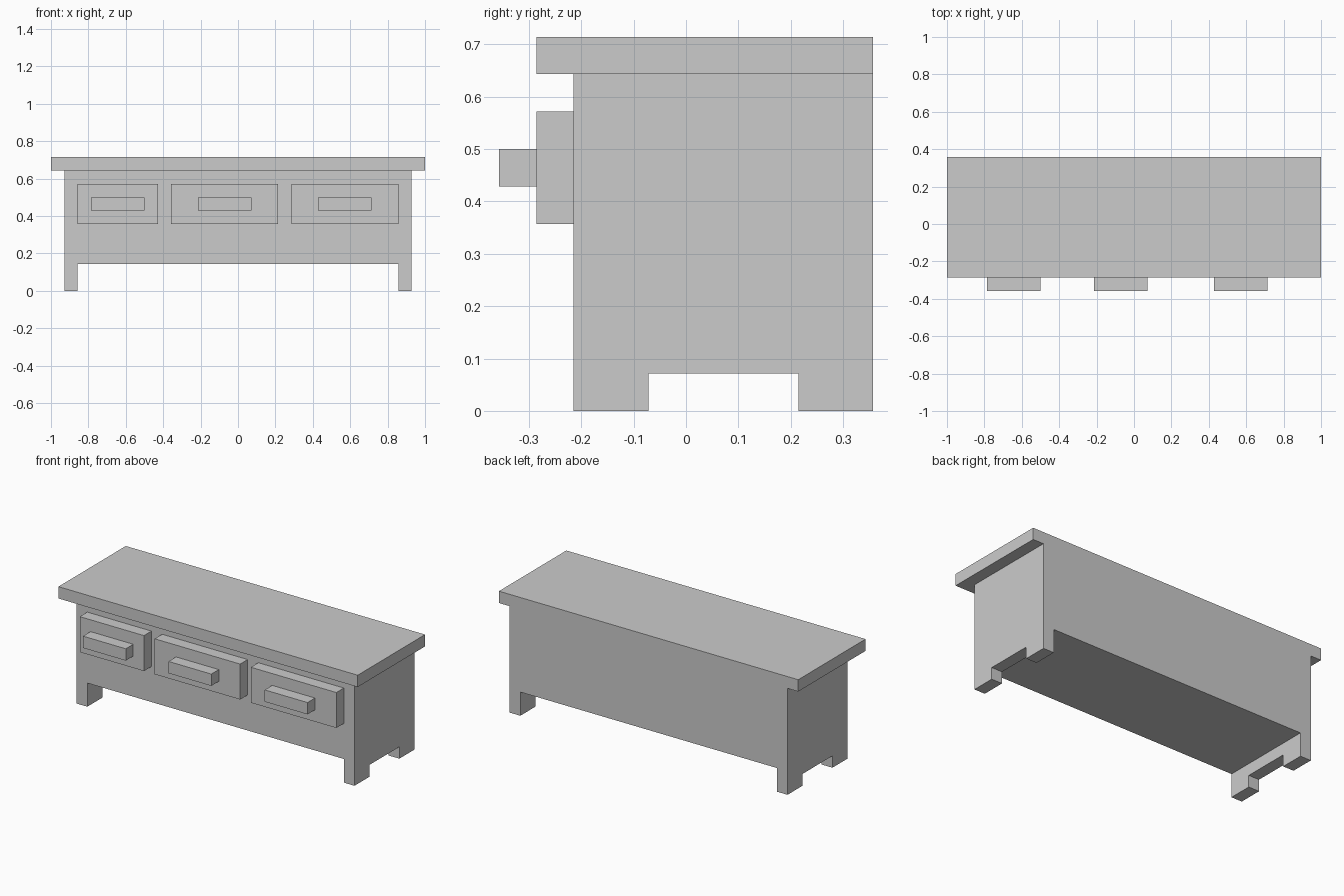
import bpy, bmesh

if "Cube" in bpy.data.objects:
    bpy.data.objects.remove(bpy.data.objects["Cube"])

U = 1 / 14  # the design sits on a grid of 1/14 unit


def box(name, x, y, z):
    """Box from (min, max) ranges given in grid units."""
    bm = bmesh.new()
    bmesh.ops.create_cube(bm, size=1)
    for v in bm.verts:
        v.co = [U * (r[0] if c < 0 else r[1]) for c, r in zip(v.co, (x, y, z))]
    return finish(name, bm)


def finish(name, bm):
    bmesh.ops.recalc_face_normals(bm, faces=bm.faces)
    mesh = bpy.data.meshes.new(name)
    bm.to_mesh(mesh)
    bm.free()
    ob = bpy.data.objects.new(name, mesh)
    bpy.context.collection.objects.link(ob)
    return ob


def extrude_front_profile(name, points, y0, y1):
    """Extrude an x-z outline from y0 to y1."""
    bm = bmesh.new()
    face = bm.faces.new([bm.verts.new((x * U, y0 * U, z * U)) for x, z in points])
    out = bmesh.ops.extrude_face_region(bm, geom=[face])["geom"]
    verts = [g for g in out if isinstance(g, bmesh.types.BMVert)]
    bmesh.ops.translate(bm, verts=verts, vec=(0, (y1 - y0) * U, 0))
    return finish(name, bm)


# Cabinet body: front outline with the wide opening between the feet
half = [(12, 2), (12, 0), (13, 0), (13, 9)]
outline = half + [(-x, z) for x, z in reversed(half)]
body = extrude_front_profile("cabinet_body", outline, -3, 5)

# Notch through both side panels, leaving front and back feet
notch = box("foot_notch_cutter", (-15, 15), (-1, 3), (-1, 1))
notch.hide_render = True
notch.hide_viewport = True
cut = body.modifiers.new("foot_notch", "BOOLEAN")
cut.operation = "DIFFERENCE"
cut.solver = "EXACT"
cut.object = notch

# Top slab, overhanging the front and ends, flush at the back
box("top_slab", (-14, 14), (-4, 5), (9, 10))

# Drawer fronts with bar handles: (drawer x range, handle x range)
drawers = {
    "left": ((-12, -6), (-11, -7)),
    "middle": ((-5, 3), (-3, 1)),
    "right": ((4, 12), (6, 10)),
}
for side, (front_x, handle_x) in drawers.items():
    box(side + "_drawer_front", front_x, (-4, -3), (5, 8))
    box(side + "_drawer_handle", handle_x, (-5, -4), (6, 7))
